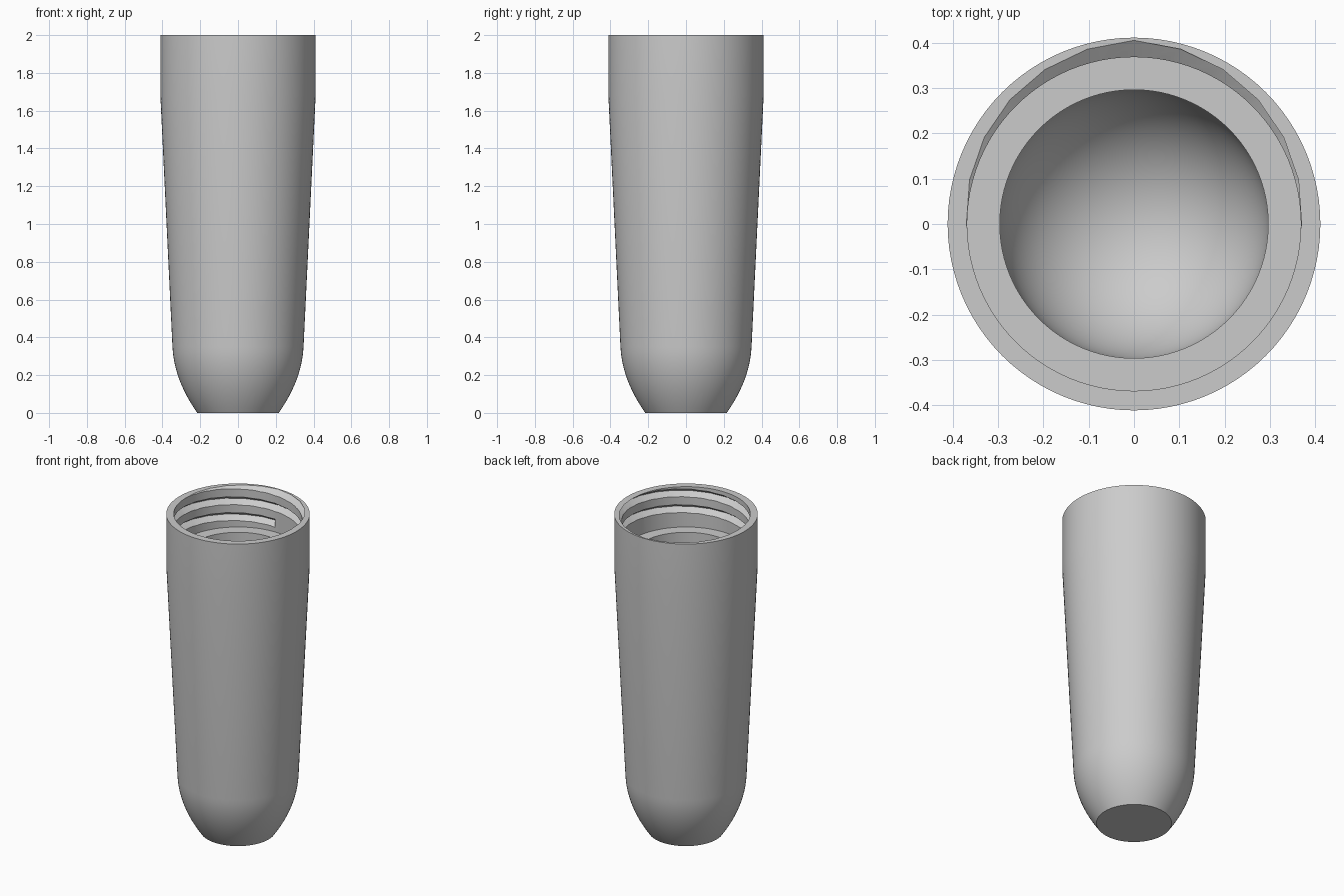
import bpy, bmesh, math

cube = bpy.data.objects.get("Cube")
if cube:
    bpy.data.objects.remove(cube, do_unlink=True)

grey = bpy.data.materials.new("light_grey")
grey.use_nodes = True
grey.diffuse_color = (0.6, 0.6, 0.6, 1)
grey.node_tree.nodes["Principled BSDF"].inputs["Base Color"].default_value = (0.6, 0.6, 0.6, 1)


def make_object(name, bm):
    bmesh.ops.recalc_face_normals(bm, faces=bm.faces)
    mesh = bpy.data.meshes.new(name)
    bm.to_mesh(mesh)
    bm.free()
    mesh.materials.append(grey)
    obj = bpy.data.objects.new(name, mesh)
    bpy.context.collection.objects.link(obj)
    return obj


def lathe(name, profile, sides):
    """Revolve a profile whose first and last points lie on the axis."""
    bm = bmesh.new()
    rings = []
    for r, z in profile[1:-1]:
        rings.append([bm.verts.new((r * math.cos(2 * math.pi * i / sides),
                                    r * math.sin(2 * math.pi * i / sides), z))
                      for i in range(sides)])
    for a, b in zip(rings, rings[1:]):
        for i in range(sides):
            j = (i + 1) % sides
            bm.faces.new((a[i], a[j], b[j], b[i]))
    for ring, (_, z) in ((rings[0], profile[0]), (rings[-1], profile[-1])):
        tip = bm.verts.new((0, 0, z))
        for i in range(sides):
            bm.faces.new((ring[i], ring[(i + 1) % sides], tip))
    return make_object(name, bm)


# Hollow body: rounded base, tapered wall, stepped mouth, round-bottomed bore
ROUND, TAPER = 0.35, 0.047
profile = [(0, 0)]
for i in range(13):
    t = ROUND * (1 - i / 12)
    profile.append((0.347 - TAPER * t - 0.94 * t * t, ROUND - t))
profile += [(0.411, 1.68), (0.411, 2), (0.368, 2), (0.368, 1.745), (0.296, 1.745)]
BORE, CENTRE = 0.296, 0.37
for i in range(17):
    a = math.pi / 2 * i / 16
    if i < 16:
        profile.append((BORE * math.cos(a), CENTRE - BORE * math.sin(a)))
profile.append((0, CENTRE - BORE))
body = lathe("threaded_tube", profile, 96)

# Helical V-shaped cutter for the internal thread, running out through the rim
PITCH, STEPS, TURNS = 0.1, 24, 2.5
section = [(0.35, -0.039), (0.405, 0), (0.35, 0.039)]
bm = bmesh.new()
loops = []
for k in range(int(STEPS * TURNS) + 1):
    a = math.pi / 2 + 2 * math.pi * k / STEPS
    z0 = 1.8 + PITCH * k / STEPS
    loops.append([bm.verts.new((r * math.cos(a), r * math.sin(a), z0 + dz))
                  for r, dz in section])
for a, b in zip(loops, loops[1:]):
    for i in range(3):
        j = (i + 1) % 3
        bm.faces.new((a[i], a[j], b[j], b[i]))
bm.faces.new(loops[0])
bm.faces.new(loops[-1])
bmesh.ops.triangulate(bm, faces=bm.faces)
cutter = make_object("thread_cutter", bm)
cutter.hide_render = True

# Cut the thread, then discard the cutter
bpy.ops.object.select_all(action='DESELECT')
body.select_set(True)
bpy.context.view_layer.objects.active = body
cut = body.modifiers.new("thread", 'BOOLEAN')
cut.operation = 'DIFFERENCE'
cut.solver = 'EXACT'
cut.object = cutter
bpy.ops.object.modifier_apply(modifier=cut.name)
bpy.data.objects.remove(cutter, do_unlink=True)
bpy.ops.object.shade_smooth_by_angle(angle=math.radians(25))
